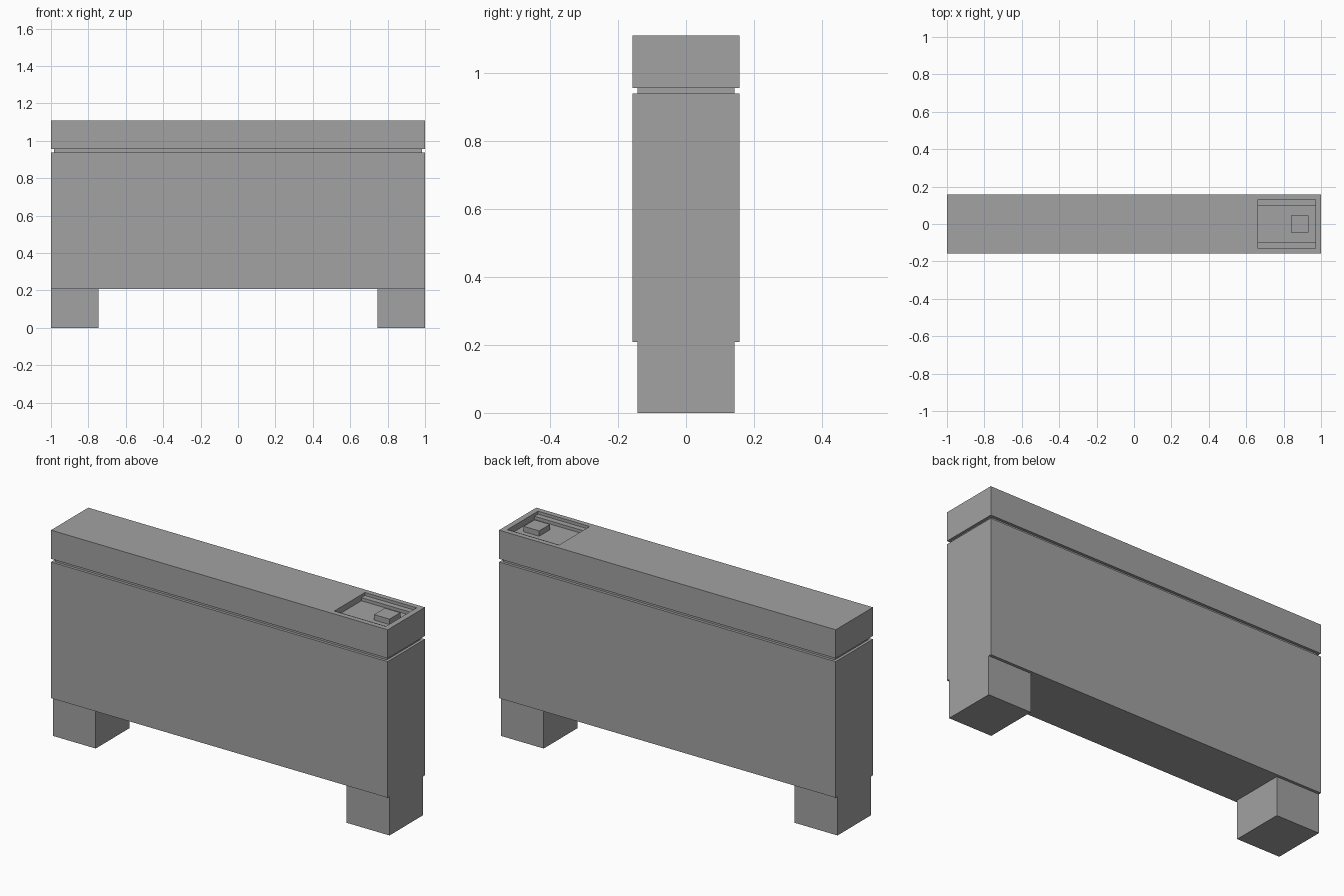
import bpy
import bmesh

if "Cube" in bpy.data.objects:
    bpy.data.objects.remove(bpy.data.objects["Cube"])

grey = bpy.data.materials.new("warm_grey")
grey.diffuse_color = (0.36, 0.36, 0.36, 1)
grey.use_nodes = True
grey.node_tree.nodes["Principled BSDF"].inputs["Base Color"].default_value = grey.diffuse_color


def box(name, x, y, z):
    """Axis-aligned box from (min, max) ranges; a zero range on x gives a sheet."""
    bm = bmesh.new()
    if x[0] == x[1]:
        vs = [bm.verts.new((x[0], yy, zz)) for yy, zz in
              ((y[0], z[0]), (y[1], z[0]), (y[1], z[1]), (y[0], z[1]))]
        bm.faces.new(vs)
    else:
        bmesh.ops.create_cube(bm, size=1)
        for v in bm.verts:
            v.co = [r[0] if c < 0 else r[1] for c, r in zip(v.co, (x, y, z))]
    mesh = bpy.data.meshes.new(name)
    bm.to_mesh(mesh)
    bm.free()
    mesh.materials.append(grey)
    ob = bpy.data.objects.new(name, mesh)
    bpy.context.collection.objects.link(ob)
    return ob


def cut(target, cutter):
    """Subtract the cutter, apply the result and remove the cutter."""
    mod = target.modifiers.new("cut", 'BOOLEAN')
    mod.operation, mod.solver, mod.object = 'DIFFERENCE', 'EXACT', cutter
    dg = bpy.context.evaluated_depsgraph_get()
    mesh = bpy.data.meshes.new_from_object(target.evaluated_get(dg))
    target.modifiers.clear()
    target.data = mesh
    bpy.data.objects.remove(cutter)


TOP = 1.11
LEDGE, FLOOR = 1.094, 1.077

# Main body and the shadow gap under the lid
box("body", (-1, 1), (-0.158, 0.158), (0.208, 0.939))
box("shadow_gap", (-0.985, 0.985), (-0.143, 0.143), (0.939, 0.956))

# Two block feet
for name, x in (("left_foot", (-1, -0.745)), ("right_foot", (0.745, 1))):
    box(name, x, (-0.143, 0.143), (0, 0.208))

# Lid with a stepped recess at the right end
lid = box("lid", (-1, 1), (-0.158, 0.158), (0.956, TOP))
cut(lid, box("ledge_cutter", (0.663, 0.97), (-0.13, 0.13), (LEDGE, 1.2)))
cut(lid, box("floor_cutter", (0.663, 0.97), (-0.1, 0.1), (FLOOR, 1.2)))

# Small raised block in the recess
box("recess_block", (0.84, 0.932), (-0.046, 0.046), (FLOOR, 1.106))

# Thin slats in groups of five, flush with the lid top
for centre in (-1.045, -0.52, 0.005, 0.53):
    for i in range(-2, 3):
        x = centre + i * 0.0475
        if x > -0.96:
            box("lid_slat", (x, x), (-0.12, 0.12), (TOP - 0.03, TOP))
